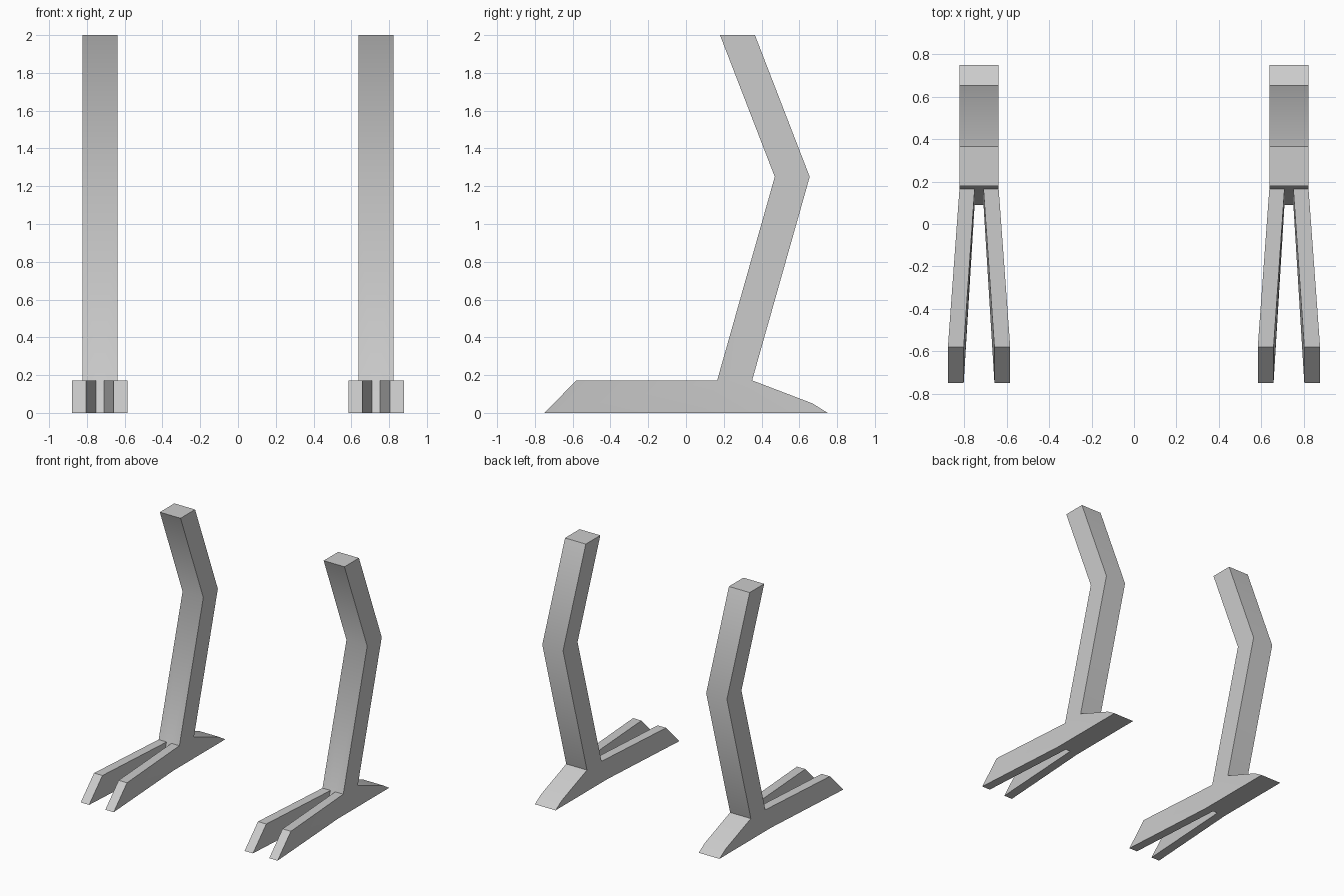
import bpy, bmesh, math
from mathutils import Vector

if "Cube" in bpy.data.objects:
    bpy.data.objects.remove(bpy.data.objects["Cube"])

HALF, GAP = 0.0925, 0.021            # half leg width, half gap at toe root
TOE_OUT, TOE_IN = 0.147, 0.0725      # toe tip extents from leg centre
PROFILE = [(0.18, 2), (0.365, 2), (0.655, 1.25), (0.35, 0.172), (0.67, 0.05),
           (0.75, 0), (0.09, 0), (0.165, 0.172), (0.47, 1.25)]


def make_leg(name, cx):
    bm = bmesh.new()
    # Leg and heel: side profile extruded across the width
    base = bm.faces.new([bm.verts.new((-HALF, y, z)) for y, z in PROFILE])
    ext = bmesh.ops.extrude_face_region(bm, geom=[base], use_keep_orig=True)
    bmesh.ops.translate(bm, vec=(2 * HALF, 0, 0),
                        verts=[v for v in ext["geom"] if isinstance(v, bmesh.types.BMVert)])
    bmesh.ops.recalc_face_normals(bm, faces=bm.faces)

    # Split the foot's front face into toe, gap, toe
    def front_faces():
        return [f for f in bm.faces if f.calc_center_median().y < 0.14]
    for x in (-GAP, GAP):
        fs = front_faces()
        geom = set(fs)
        for f in fs:
            geom.update(f.edges)
            geom.update(f.verts)
        bmesh.ops.bisect_plane(bm, geom=list(geom), dist=1e-5,
                               plane_co=(x, 0, 0), plane_no=(1, 0, 0))

    # Toes: extruded forward, splayed, with sloping ends
    roots = [f for f in front_faces() if abs(f.calc_center_median().x) > GAP]
    toes = bmesh.ops.extrude_discrete_faces(bm, faces=roots)["faces"]
    for f in toes:
        for v in f.verts:
            x = TOE_OUT if abs(v.co.x) > 0.05 else TOE_IN
            v.co = Vector((math.copysign(x, v.co.x), -0.58 if v.co.z > 0.1 else -0.75, v.co.z))
    bmesh.ops.recalc_face_normals(bm, faces=bm.faces)

    mesh = bpy.data.meshes.new(name)
    bm.to_mesh(mesh)
    bm.free()
    ob = bpy.data.objects.new(name, mesh)
    ob.location.x = cx
    bpy.context.collection.objects.link(ob)
    bpy.ops.object.select_all(action='DESELECT')
    ob.select_set(True)
    bpy.context.view_layer.objects.active = ob
    bpy.ops.object.shade_smooth_by_angle(angle=math.radians(40))


for name, cx in (("left_leg", 0.731), ("right_leg", -0.731)):
    make_leg(name, cx)
